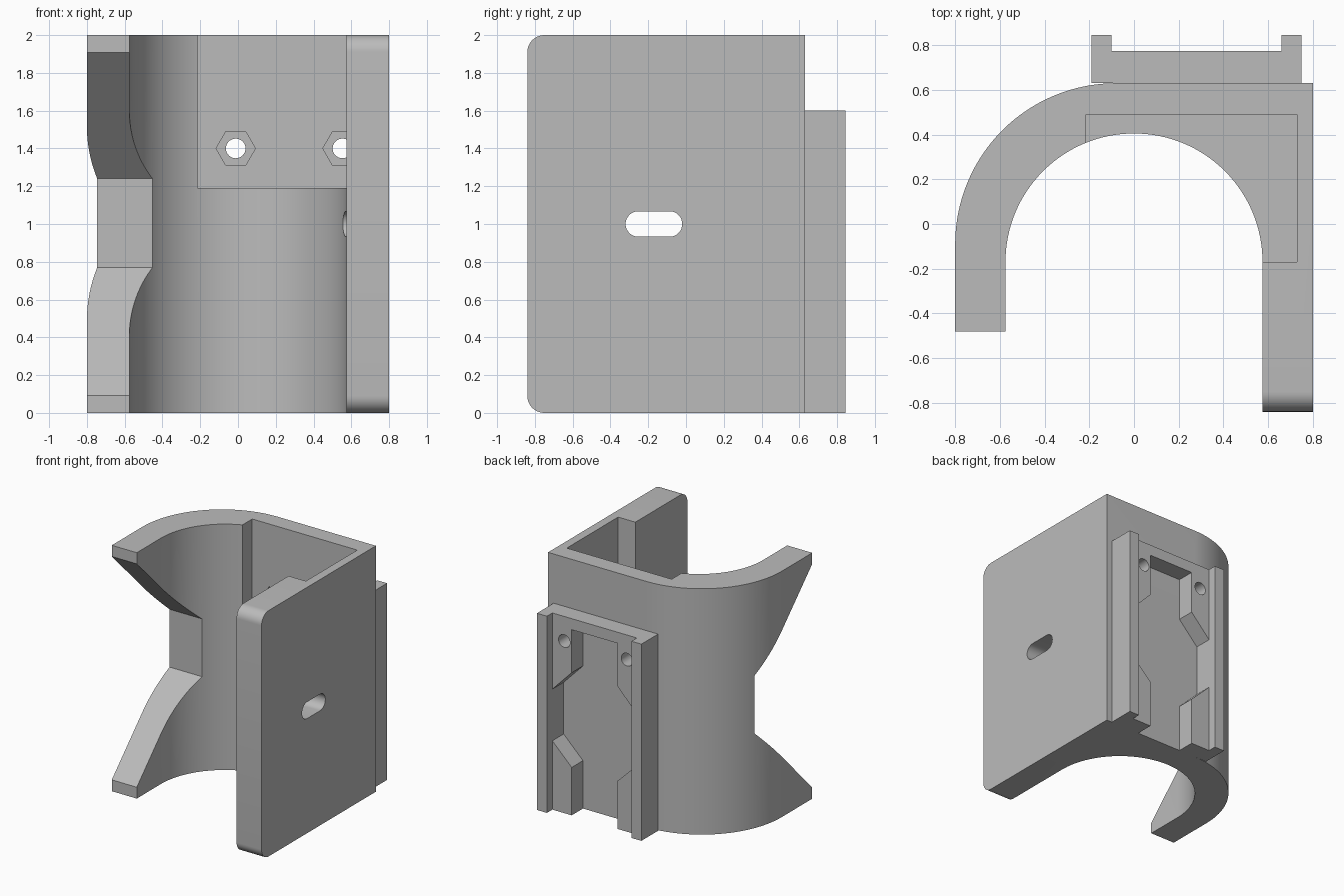
import bpy, bmesh
from math import sin, cos, pi, radians
from mathutils import Vector

if "Cube" in bpy.data.objects:
    bpy.data.objects.remove(bpy.data.objects["Cube"], do_unlink=True)

grey = bpy.data.materials.new("plain grey")
grey.use_nodes = True
colour = (0.5, 0.5, 0.5, 1)
grey.diffuse_color = colour
grey.node_tree.nodes["Principled BSDF"].inputs["Base Color"].default_value = colour


def arc(cx, cy, r, start, end, steps):
    """Points on an arc, angles in degrees."""
    angles = [radians(start + (end - start) * i / steps) for i in range(steps + 1)]
    return [(cx + r * cos(a), cy + r * sin(a)) for a in angles]


def prism(name, outline, axis, low, high):
    """Extrude a 2D outline along an axis; the outline uses the other two axes in order."""
    def place(p, d):
        return {"x": (d, p[0], p[1]), "y": (p[0], d, p[1]), "z": (p[0], p[1], d)}[axis]
    bm = bmesh.new()
    face = bm.faces.new([bm.verts.new(place(p, low)) for p in outline])
    grown = bmesh.ops.extrude_face_region(bm, geom=[face])["geom"]
    shift = Vector(place((0, 0), high - low))
    bmesh.ops.translate(bm, vec=shift, verts=[g for g in grown if isinstance(g, bmesh.types.BMVert)])
    bmesh.ops.recalc_face_normals(bm, faces=bm.faces)
    mesh = bpy.data.meshes.new(name)
    bm.to_mesh(mesh)
    bm.free()
    mesh.materials.append(grey)
    obj = bpy.data.objects.new(name, mesh)
    bpy.context.collection.objects.link(obj)
    return obj


def rect(x0, y0, x1, y1):
    return [(x0, y0), (x1, y0), (x1, y1), (x0, y1)]


def carve(target, cutters):
    """Subtract the cutters and bake the result into the target."""
    for cutter in cutters:
        mod = target.modifiers.new("cut", "BOOLEAN")
        mod.operation, mod.solver, mod.object = "DIFFERENCE", "EXACT", cutter
    graph = bpy.context.evaluated_depsgraph_get()
    target.data = bpy.data.meshes.new_from_object(target.evaluated_get(graph))
    target.modifiers.clear()


# Clamp body: hooked wall on one side, long flat slab on the other
FRONT, BACK, AXIS_Y, BORE = -0.84, 0.63, -0.17, 0.575
outline = [(-0.8, -0.48)]
outline += arc(-0.08, -0.09, 0.72, 180, 90, 32)
outline += [(0.8, BACK), (0.8, FRONT), (BORE, FRONT)]
outline += arc(0, AXIS_Y, BORE, 0, 180, 64)
outline += [(-BORE, -0.48)]
body = prism("clamp_body", outline, "z", 0, 2)

# Rounded front corners of the slab
bm = bmesh.new()
bm.from_mesh(body.data)
ends = [e for e in bm.edges if all(abs(v.co.y - FRONT) < 1e-4 for v in e.verts)
        and abs(e.verts[0].co.z - e.verts[1].co.z) < 1e-4]
bmesh.ops.bevel(bm, geom=ends, offset=0.09, segments=10, profile=0.5, affect="EDGES")
bm.to_mesh(body.data)
bm.free()

# Flared opening in the hooked wall
opening = prism("opening_cutter", [(-0.6, 2.03), (0.185, 1.24), (0.185, 0.77), (-0.6, -0.03)], "x", -1, -0.2)

# Box pocket in the upper bore
pocket = prism("pocket_cutter", rect(-0.215, AXIS_Y, 0.73, 0.49), "z", 1.19, 2.1)

# Rounded slot through the slab
slot_outline = arc(-0.0875, 1.0, 0.0675, -90, 90, 16) + arc(-0.2525, 1.0, 0.0675, 90, 270, 16)
slot = prism("slot_cutter", slot_outline, "x", 0.4, 0.9)

# Screw holes with hexagonal nut seats
holes, seats = [], []
for x in (-0.012, 0.553):
    holes.append(prism("hole_cutter", arc(x, 1.4, 0.052, 0, 348.75, 31), "y", 0.4, 0.9))
    seats.append(prism("nut_cutter", arc(x, 1.4, 0.104, 0, 300, 5), "y", 0.4, 0.55))

# Mounting plate with a stepped recess that is open at the bottom
MID, HALF, TOP = 0.28, 0.38, 1.6
side = [(0.206, 0), (0.206, 0.39), (HALF, 0.56), (HALF, 0.98), (0.206, 1.16), (0.206, 1.51)]
rim = 0.47
half = [(rim, TOP), (rim, 0)] + side
plate_outline = [(MID + x, z) for x, z in half] + [(MID - x, z) for x, z in reversed(half)]
plate = prism("mounting_plate", plate_outline, "y", BACK, 0.775)

# Guide rails standing on the plate edges
rails = []
for name, s in (("left_rail", 1), ("right_rail", -1)):
    rails.append(prism(name, rect(MID + s * HALF, 0, MID + s * rim, TOP), "y", 0.775, 0.845))

carve(body, [opening, pocket, slot] + holes + seats)
carve(plate, holes)
for cutter in [opening, pocket, slot] + holes + seats:
    bpy.data.objects.remove(cutter, do_unlink=True)

# Smooth the curved walls and keep the edges sharp
bpy.ops.object.select_all(action="DESELECT")
for obj in [body, plate] + rails:
    obj.select_set(True)
bpy.context.view_layer.objects.active = body
bpy.ops.object.shade_smooth_by_angle(angle=radians(25))
